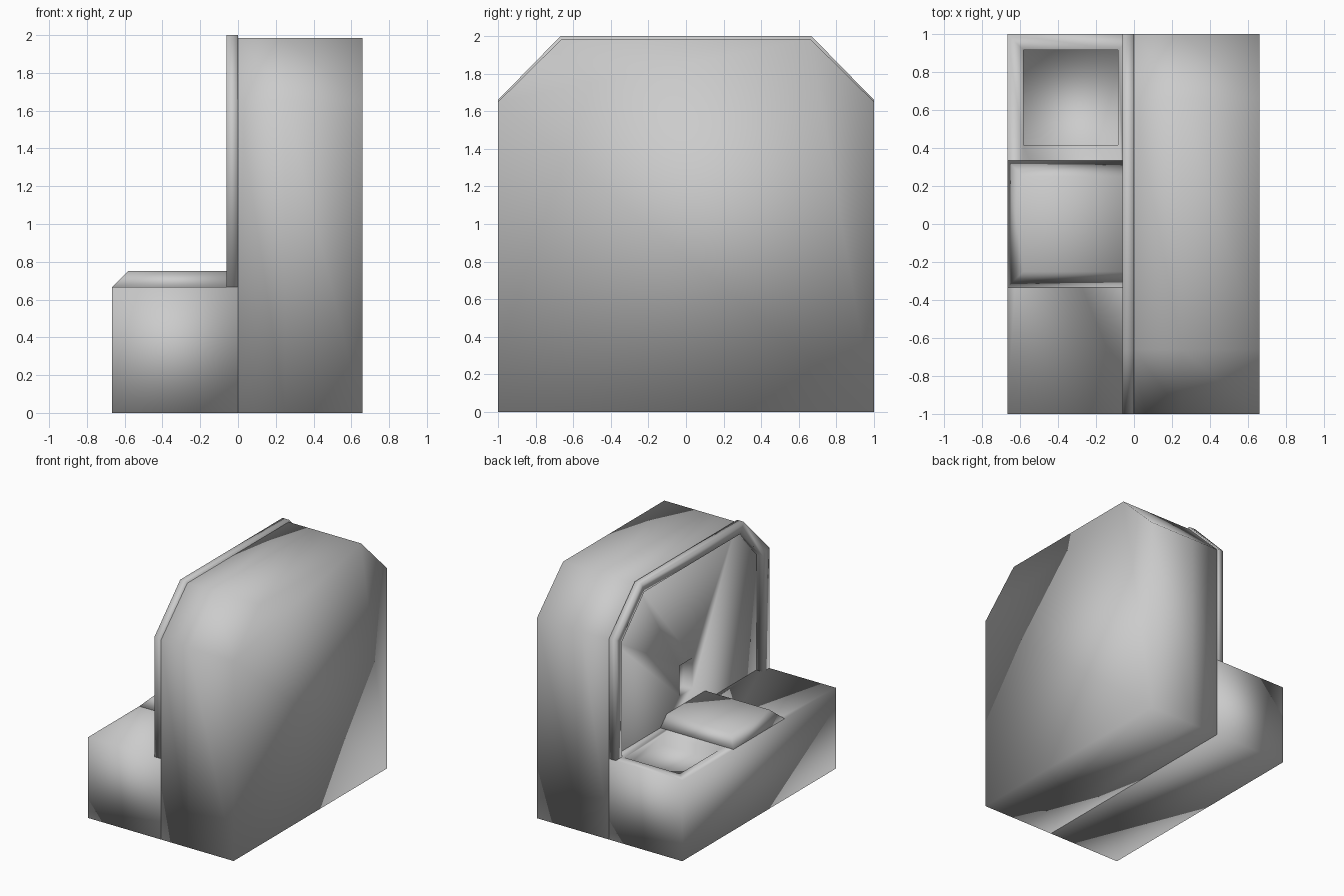
import bpy, bmesh

if "Cube" in bpy.data.objects:
    bpy.data.objects.remove(bpy.data.objects["Cube"])

U = 1 / 12  # design unit: the model sits on a 1/12 grid


def finish(name, bm):
    bmesh.ops.recalc_face_normals(bm, faces=bm.faces)
    mesh = bpy.data.meshes.new(name)
    bm.to_mesh(mesh)
    bm.free()
    mesh.shade_smooth()
    obj = bpy.data.objects.new(name, mesh)
    bpy.context.collection.objects.link(obj)
    return obj


def prism(name, profile, stations):
    """Loft one (y, z) outline through the given x stations."""
    bm = bmesh.new()
    rings = [[bm.verts.new((x, y, z)) for y, z in profile] for x in stations]
    n = len(profile)
    for a, b in zip(rings, rings[1:]):
        for i in range(n):
            j = (i + 1) % n
            bm.faces.new((a[i], a[j], b[j], b[i]))
    bm.faces.new(rings[0])
    bm.faces.new(rings[-1])
    return finish(name, bm)


def frustum(name, base, top, z0, z1):
    """Block between two (x0, x1, y0, y1) rectangles."""
    bm = bmesh.new()
    for (x0, x1, y0, y1), z in ((base, z0), (top, z1)):
        for p in ((x0, y0), (x1, y0), (x1, y1), (x0, y1)):
            bm.verts.new((*p, z))
    bm.verts.ensure_lookup_table()
    v = bm.verts
    bm.faces.new(v[:4])
    bm.faces.new(v[4:])
    for i in range(4):
        j = (i + 1) % 4
        bm.faces.new((v[i], v[j], v[j + 4], v[i + 4]))
    return finish(name, bm)


def recess(target, rect, z0, z1):
    cutter = frustum(target.name + "_cutter", rect, rect, z0, z1)
    cutter.hide_render = True
    mod = target.modifiers.new("recess", 'BOOLEAN')
    mod.operation = 'DIFFERENCE'
    mod.solver = 'EXACT'
    mod.object = cutter
    bpy.context.view_layer.objects.active = target
    bpy.ops.object.modifier_apply(modifier=mod.name)
    bpy.data.objects.remove(cutter)


def mirrored(half):
    """Complete a +y half outline with its mirror image."""
    return half + [(-y, z) for y, z in reversed(half)]


# Upright housing with clipped upper corners and a small slot in its face
housing = prism("housing", mirrored([(1, 0), (1, 1.65), (0.66, 1.985)]), (0, 0.25, 0.66))
recess(housing, (-0.1, U, -U, U), 10 * U, 13 * U)

# Raised surround around the upright face
outer = [(1, 8 * U), (1, 1.66), (0.667, 2), (-0.667, 2), (-1, 1.66), (-1, 8 * U)]
inner = [(-0.917, 8 * U), (-0.917, 1.62), (-0.63, 1.917),
         (0.63, 1.917), (0.917, 1.62), (0.917, 8 * U)]
prism("face_surround", outer + inner, (-0.06, 0))

# Low console with a square tray
r = (-8 * U, 0, -1, 1)
console = frustum("console", r, r, 0, 8 * U)
recess(console, (-7 * U, -U, 5 * U, 11 * U), 7 * U, 9 * U)

# Raised pad with sloping sides in the middle of the console
frustum("raised_pad", (-8 * U, 0, -4 * U, 4 * U), (-7 * U, 0, -3 * U, 3 * U), 8 * U, 9 * U)
